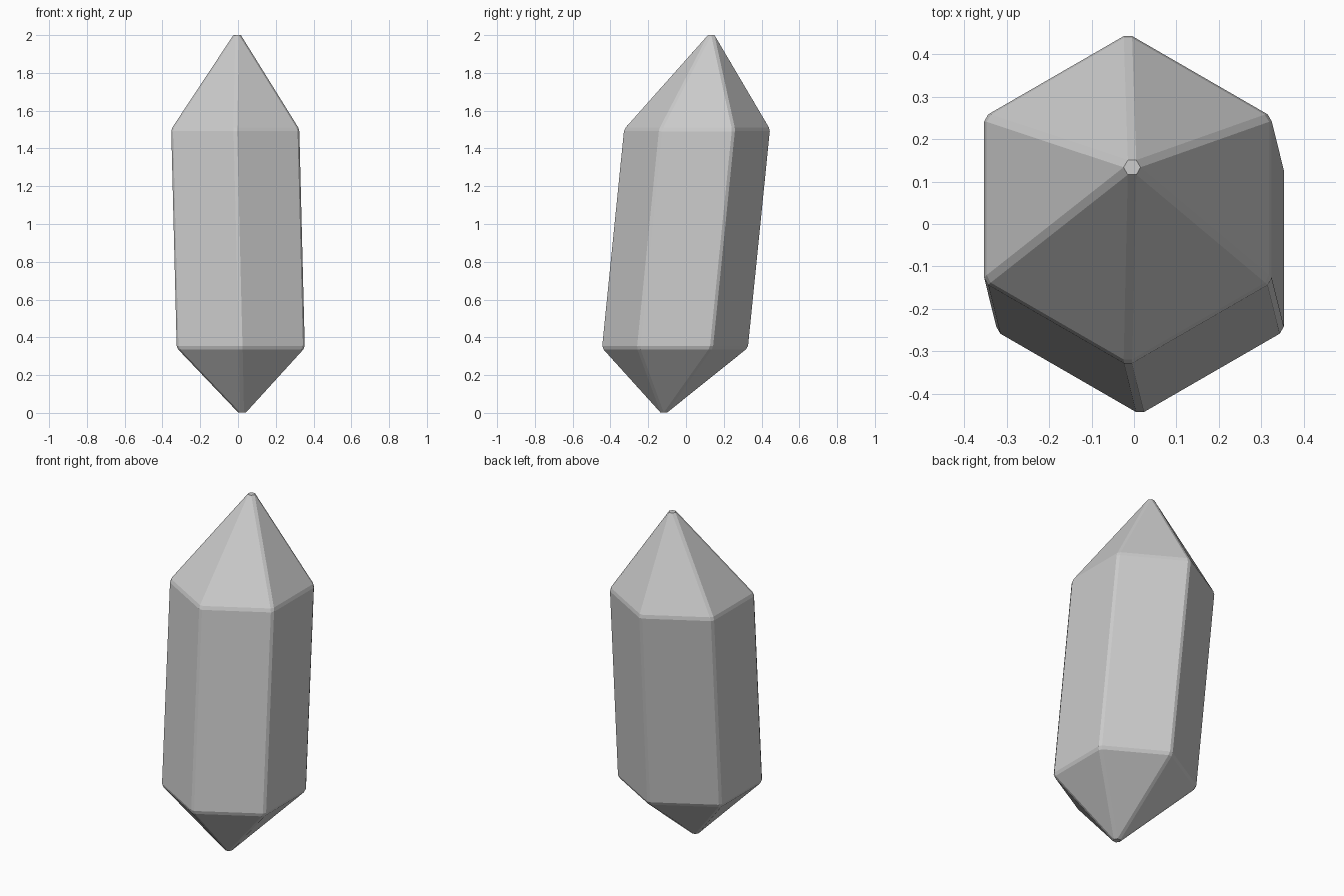
import bpy, bmesh, math

# Remove the default object
if "Cube" in bpy.data.objects:
    bpy.data.objects.remove(bpy.data.objects["Cube"], do_unlink=True)

# Single grey material
grey = bpy.data.materials.new("crystal_grey")
grey.use_nodes = True
colour = (0.6, 0.6, 0.6, 1)
grey.diffuse_color = colour
grey.node_tree.nodes["Principled BSDF"].inputs["Base Color"].default_value = colour


def hexagon(bm, centre, radius):
    """Level six-sided ring with corners on the y axis."""
    cx, cy, cz = centre
    angles = [math.radians(30 + 60 * i) for i in range(6)]
    return [bm.verts.new((cx + radius * math.cos(a), cy + radius * math.sin(a), cz))
            for a in angles]


# Leaning hexagonal shaft with a point at each end
bm = bmesh.new()
lower = hexagon(bm, (0.0145, -0.0585, 0.344), 0.3915)
upper = hexagon(bm, (-0.0145, 0.0585, 1.502), 0.3915)
bottom_tip = bm.verts.new((0.022, -0.121, -0.02))
top_tip = bm.verts.new((-0.004, 0.138, 2.031))
for i in range(6):
    j = (i + 1) % 6
    bm.faces.new((lower[i], lower[j], upper[j], upper[i]))
    bm.faces.new((upper[i], upper[j], top_tip))
    bm.faces.new((lower[j], lower[i], bottom_tip))
bmesh.ops.recalc_face_normals(bm, faces=bm.faces)

mesh = bpy.data.meshes.new("crystal")
bm.to_mesh(mesh)
bm.free()
mesh.materials.append(grey)
crystal = bpy.data.objects.new("crystal", mesh)
bpy.context.collection.objects.link(crystal)

# Narrow chamfer on every edge, which also blunts the tips
bevel = crystal.modifiers.new("edge_chamfer", 'BEVEL')
bevel.width = 0.011
bevel.segments = 1
bevel.limit_method = 'NONE'
